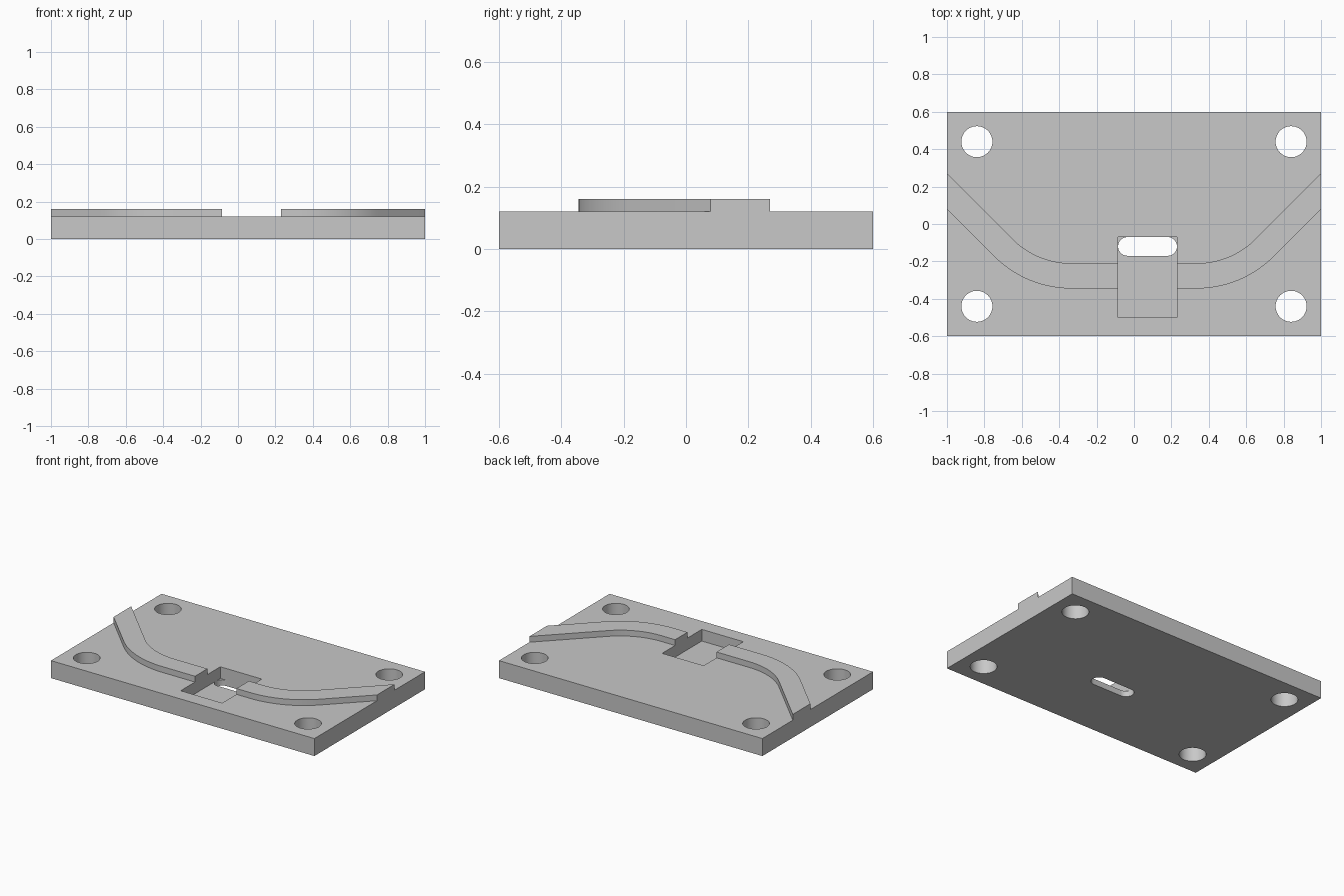
import bpy
import bmesh
from math import sin, cos, pi, tan

if "Cube" in bpy.data.objects:
    bpy.data.objects.remove(bpy.data.objects["Cube"])

PLATE_TOP, RIDGE_TOP, POCKET_FLOOR = 0.12, 0.16, 0.04

grey = bpy.data.materials.new("plain grey")
grey.use_nodes = True
colour = (0.58, 0.58, 0.58, 1)
grey.diffuse_color = colour
grey.node_tree.nodes["Principled BSDF"].inputs["Base Color"].default_value = colour


def prism(name, outline, z0, z1):
    """Extrude a counter-clockwise outline upward into a closed solid."""
    bm = bmesh.new()
    face = bm.faces.new([bm.verts.new((x, y, z0)) for x, y in outline])
    top = bmesh.ops.extrude_face_region(bm, geom=[face])["geom"]
    bmesh.ops.translate(bm, vec=(0, 0, z1 - z0),
                        verts=[v for v in top if isinstance(v, bmesh.types.BMVert)])
    bmesh.ops.recalc_face_normals(bm, faces=bm.faces)
    mesh = bpy.data.meshes.new(name)
    bm.to_mesh(mesh)
    bm.free()
    mesh.materials.append(grey)
    obj = bpy.data.objects.new(name, mesh)
    bpy.context.collection.objects.link(obj)
    return obj


def box(x0, x1, y0, y1):
    return [(x0, y0), (x1, y0), (x1, y1), (x0, y1)]


def arc(cx, cy, r, start, end, steps):
    return [(cx + r * cos(start + (end - start) * i / steps),
             cy + r * sin(start + (end - start) * i / steps)) for i in range(steps + 1)]


def combine(target, tool, operation):
    """Apply a boolean and discard the tool solid."""
    mod = target.modifiers.new(operation, "BOOLEAN")
    mod.operation, mod.object, mod.solver = operation, tool, "EXACT"
    bpy.context.view_layer.objects.active = target
    bpy.ops.object.modifier_apply(modifier=mod.name)
    bpy.data.objects.remove(tool)


def ridge_edge(radius):
    """Right-to-left mirrored edge: flat middle, bend, then 45 degree run to the side."""
    bend = arc(0.335, 0.236, radius, -pi / 2, -pi / 4, 18)
    x, y = bend[-1]
    half = bend + [(1, y + 1 - x)]
    return [(-px, py) for px, py in reversed(half)] + half


# Base plate
plate = prism("base_plate", box(-1, 1, -0.6, 0.6), 0, PLATE_TOP)

# Raised curved ridge, sunk into the plate and merged with it
ridge = prism("ridge", ridge_edge(0.581) + ridge_edge(0.446)[::-1], 0.08, RIDGE_TOP)
combine(plate, ridge, "UNION")

# Rectangular pocket interrupting the ridge
combine(plate, prism("pocket", box(-0.085, 0.23, -0.5, -0.07), POCKET_FLOOR, 0.3), "DIFFERENCE")

# Rounded slot through the pocket floor
slot = arc(0.18, -0.12, 0.05, -pi / 2, pi / 2, 20) + arc(-0.035, -0.12, 0.05, pi / 2, 3 * pi / 2, 20)
combine(plate, prism("slot", slot, -0.1, 0.1), "DIFFERENCE")

# Four mounting holes
for sx in (-1, 1):
    for sy in (-1, 1):
        ring = arc(sx * 0.84, sy * 0.44, 0.083, 0, 2 * pi, 48)[:-1]
        combine(plate, prism("mounting_hole", ring, -0.1, 0.3), "DIFFERENCE")

# Smooth curved walls, crisp edges
bpy.ops.object.select_all(action="DESELECT")
plate.select_set(True)
bpy.context.view_layer.objects.active = plate
bpy.ops.object.shade_smooth_by_angle(angle=pi / 6)
